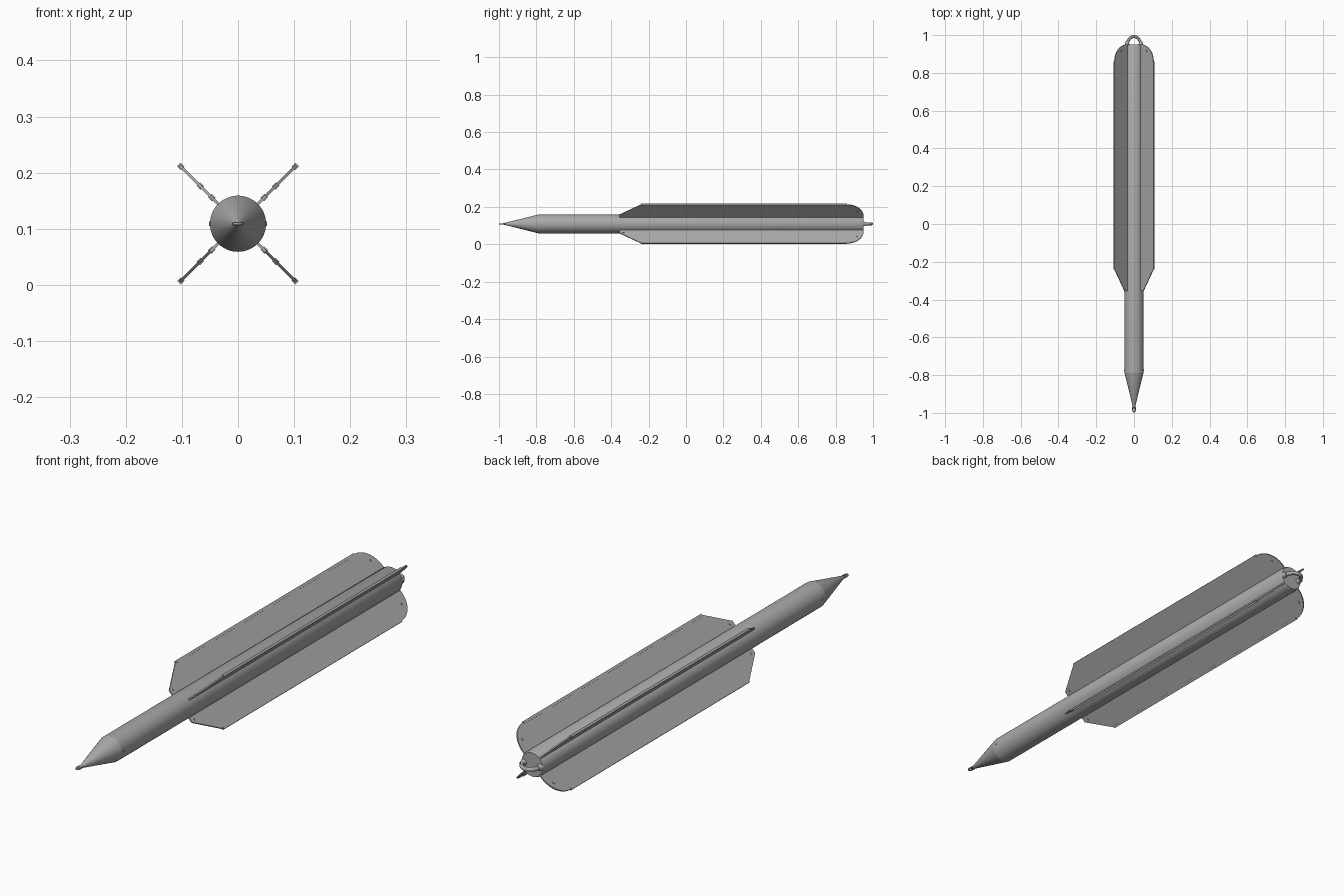
import bpy, bmesh, math
from mathutils import Matrix, Vector

cube = bpy.data.objects.get("Cube")
if cube:
    bpy.data.objects.remove(cube, do_unlink=True)

AXIS = 0.109          # height of the body axis
R = 0.05              # body radius

grey = bpy.data.materials.new("light_grey_metal")
grey.use_nodes = True
GREY = (0.4, 0.4, 0.4, 1)
grey.diffuse_color = GREY
grey.node_tree.nodes["Principled BSDF"].inputs["Base Color"].default_value = GREY


def finish(name, bm, smooth=True):
    bmesh.ops.recalc_face_normals(bm, faces=bm.faces)
    mesh = bpy.data.meshes.new(name)
    bm.to_mesh(mesh)
    bm.free()
    mesh.materials.append(grey)
    obj = bpy.data.objects.new(name, mesh)
    bpy.context.collection.objects.link(obj)
    if smooth:
        bpy.ops.object.select_all(action="DESELECT")
        obj.select_set(True)
        bpy.context.view_layer.objects.active = obj
        bpy.ops.object.shade_smooth_by_angle(angle=math.radians(30))
    return obj


def lathe(name, profile, steps=64):
    """Spin (radius, y) points about the body axis."""
    bm = bmesh.new()
    verts = [bm.verts.new((r, y, AXIS)) for r, y in profile]
    edges = [bm.edges.new(pair) for pair in zip(verts, verts[1:])]
    bmesh.ops.spin(bm, geom=verts + edges, cent=(0, 0, AXIS), axis=(0, 1, 0),
                   angle=math.tau, steps=steps)
    bmesh.ops.remove_doubles(bm, verts=bm.verts, dist=1e-5)
    return finish(name, bm)


def plate(bm, outline, thick):
    """Flat plate from (radial, y) points, centred on z = 0."""
    face = bm.faces.new([bm.verts.new((r, y, -thick / 2)) for r, y in outline])
    ext = bmesh.ops.extrude_face_region(bm, geom=[face])
    new = [v for v in ext["geom"] if isinstance(v, bmesh.types.BMVert)]
    bmesh.ops.translate(bm, verts=new, vec=(0, 0, thick))


def tube(name, points, radius):
    """Round bar swept along a path."""
    curve = bpy.data.curves.new(name, "CURVE")
    curve.dimensions = "3D"
    curve.bevel_depth = radius
    curve.bevel_resolution = 4
    curve.use_fill_caps = True
    spline = curve.splines.new("POLY")
    spline.points.add(len(points) - 1)
    for p, co in zip(spline.points, points):
        p.co = (*co, 1)
    temp = bpy.data.objects.new(name + "_path", curve)
    bpy.context.collection.objects.link(temp)
    bpy.context.view_layer.update()
    bm = bmesh.new()
    bm.from_mesh(temp.to_mesh())
    temp.to_mesh_clear()
    bpy.data.objects.remove(temp, do_unlink=True)
    return finish(name, bm)


# Body and pointed nose
lathe("body_tube", [(0, -0.79), (R, -0.79), (R, 0.942), (0.046, 0.95), (0, 0.95)])
lathe("nose_cone", [(0, -0.985), (0.003, -0.98), (R, -0.79), (0, -0.79)])

# Fin outline: slanted front corner, rounded rear corner
TIP = 0.146
rear = [(0.056 + 0.09 * math.cos(a), 0.86 + 0.09 * math.sin(a))
        for a in (math.radians(9 * i) for i in range(11))]
outline = [(0.03, -0.355), (0.07, -0.355), (TIP, -0.24)] + rear + [(0.03, 0.95)]

for i, name in enumerate(["upper_left", "upper_right", "lower_right", "lower_left"]):
    bm = bmesh.new()
    plate(bm, outline, 0.005)
    # Thicker lip along the outer edge
    plate(bm, [(0.139, -0.24), (0.149, -0.24), (0.149, 0.86), (0.139, 0.86)], 0.009)
    # Corner rivets
    for r, y in [(0.066, -0.335), (0.095, 0.915)]:
        bmesh.ops.create_cone(bm, cap_ends=True, segments=12, radius1=0.005,
                              radius2=0.005, depth=0.009,
                              matrix=Matrix.Translation((r, y, 0)))
    turn = Matrix.Rotation(-math.radians(45 + 90 * i), 4, "Y")
    bm.transform(Matrix.Translation((0, 0, AXIS)) @ turn)
    finish(name + "_fin", bm)

# Tail loop: a bowed bar with its feet on the tail
arch = [(0.036 * math.cos(a), 0.946 + 0.046 * math.sin(a), AXIS)
        for a in (math.pi * k / 24 for k in range(25))]
tube("tail_loop", arch, 0.008)
for side, x in (("left", 0.036), ("right", -0.036)):
    bm = bmesh.new()
    bmesh.ops.create_cone(bm, cap_ends=True, segments=24, radius1=0.013,
                          radius2=0.008, depth=0.018)
    bm.transform(Matrix.Translation((x, 0.957, AXIS)) @ Matrix.Rotation(-math.pi / 2, 4, "X"))
    finish(side + "_loop_foot", bm)

# Nose eye: small flat ring at the tip
eye = [(0.0075 * math.cos(a), -0.9785 + 0.018 * math.sin(a), AXIS)
       for a in (math.tau * k / 24 for k in range(25))]
tube("nose_eye", eye, 0.003)

# Small vent pins on each side of the body shoulder
for side, s in (("left", 1), ("right", -1)):
    bm = bmesh.new()
    bmesh.ops.create_cone(bm, cap_ends=True, segments=12, radius1=0.004,
                          radius2=0.004, depth=0.004)
    bm.transform(Matrix.Translation((s * R, -0.775, AXIS)) @ Matrix.Rotation(math.pi / 2, 4, "Y"))
    finish(side + "_shoulder_pin", bm)
